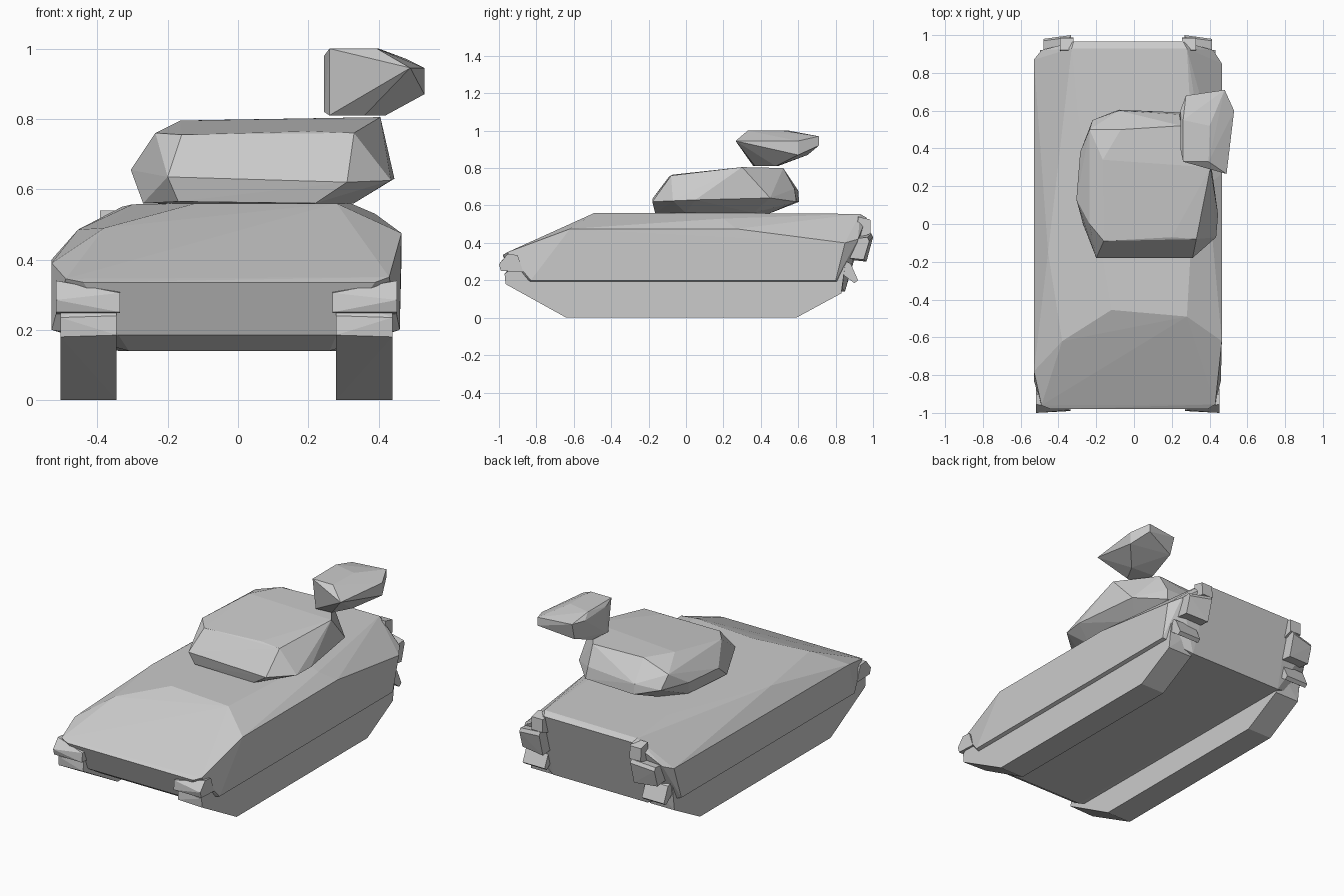
import bpy, bmesh

CX = -0.033  # centre line of the hull


def finish(name, bm):
    bmesh.ops.recalc_face_normals(bm, faces=bm.faces)
    me = bpy.data.meshes.new(name)
    bm.to_mesh(me)
    bm.free()
    ob = bpy.data.objects.new(name, me)
    bpy.context.collection.objects.link(ob)
    return ob


def faceted(name, pts):
    """Faceted solid wrapped around a few corner points."""
    bm = bmesh.new()
    for p in pts:
        bm.verts.new(p)
    bmesh.ops.convex_hull(bm, input=bm.verts)
    loose = [v for v in bm.verts if not v.link_faces]
    bmesh.ops.delete(bm, geom=loose, context='VERTS')
    bmesh.ops.dissolve_limit(bm, angle_limit=0.02, verts=bm.verts, edges=bm.edges)
    return finish(name, bm)


def slab(name, profile, x0, x1, profile2=None):
    """Side profile (y, z) carried from x0 to x1, optionally to a second profile."""
    ends = ((x0, profile), (x1, profile2 or profile))
    return faceted(name, [(x, y, z) for x, prof in ends for y, z in prof])


# Hull: low body with sloped glacis, bevelled shoulders and raked rear plate
faceted("hull", [
    # front edge and lower front plate
    (-0.44, -0.98, 0.335), (0.39, -0.98, 0.335), (-0.49, -0.96, 0.345), (0.43, -0.955, 0.35),
    (-0.34, -0.92, 0.185), (0.28, -0.92, 0.185), (-0.31, -0.85, 0.14), (0.26, -0.85, 0.14),
    # left side and shoulder
    (-0.53, -0.78, 0.39), (-0.53, 0.87, 0.40), (-0.53, -0.83, 0.20), (-0.53, 0.80, 0.20),
    (-0.38, -0.62, 0.49), (-0.455, -0.15, 0.485),
    # right side and shoulder
    (0.465, -0.62, 0.475), (0.465, 0.27, 0.475), (0.465, 0.85, 0.40),
    (0.46, -0.83, 0.20), (0.46, 0.80, 0.20), (0.39, 0.20, 0.53),
    # roof
    (-0.12, -0.455, 0.56), (0.28, -0.49, 0.56), (0.32, 0.2, 0.56),
    (-0.30, 0.6, 0.557), (-0.33, 0.93, 0.55), (0.28, 0.93, 0.555),
    # rear plate
    (-0.32, 0.965, 0.535), (0.26, 0.965, 0.535), (-0.49, 0.92, 0.42), (0.42, 0.92, 0.42),
    (-0.34, 0.85, 0.14), (0.28, 0.85, 0.14)])

# Turret: wide waist, smaller base and roof
faceted("turret", [
    # base
    (-0.27, 0.0, 0.56), (-0.17, -0.165, 0.565), (0.22, -0.165, 0.56), (0.33, 0.0, 0.56),
    (0.30, 0.36, 0.56), (0.15, 0.44, 0.555), (-0.12, 0.44, 0.555), (-0.24, 0.32, 0.56),
    # waist
    (-0.20, -0.18, 0.635), (0.31, -0.18, 0.62), (0.435, -0.07, 0.625), (0.445, 0.05, 0.63),
    (0.39, 0.45, 0.64), (0.25, 0.59, 0.62), (-0.08, 0.605, 0.62), (-0.08, 0.60, 0.68),
    (0.24, 0.58, 0.69), (-0.22, 0.55, 0.66), (-0.285, 0.38, 0.66), (-0.305, 0.13, 0.655),
    # roof
    (-0.235, 0.0, 0.76), (-0.16, -0.09, 0.755), (0.20, -0.07, 0.765), (0.33, -0.08, 0.76),
    (0.405, 0.30, 0.805), (0.25, 0.52, 0.80), (-0.07, 0.50, 0.797), (-0.165, 0.34, 0.795),
    (-0.235, 0.50, 0.74)])

# Sight head standing on the turret's rear right corner
faceted("sight_head", [
    (0.26, 0.33, 1.0), (0.395, 0.33, 1.0), (0.26, 0.55, 1.0), (0.40, 0.52, 1.0),
    (0.245, 0.40, 0.98), (0.245, 0.60, 0.97), (0.275, 0.68, 0.97), (0.48, 0.71, 0.97),
    (0.49, 0.265, 0.945), (0.53, 0.60, 0.945), (0.53, 0.60, 0.87), (0.48, 0.71, 0.92),
    (0.28, 0.65, 0.87), (0.245, 0.40, 0.82), (0.26, 0.36, 0.81), (0.36, 0.37, 0.81),
    (0.42, 0.48, 0.81), (0.27, 0.49, 0.81)])

# Paired parts, left and right of the hull centre line
for side, s in (("left", -1), ("right", 1)):
    def X(d):
        return CX + s * d

    # Track: outer front corner swept back
    inner = [(-0.90, 0.30), (-0.96, 0.24), (-0.965, 0.185), (-0.64, 0.0), (0.59, 0.0),
             (0.83, 0.13), (0.86, 0.28)]
    outer = [(-0.88, 0.30), (-0.97, 0.235), (-0.965, 0.18), (-0.88, 0.14), (-0.64, 0.0),
             (0.59, 0.0), (0.83, 0.13), (0.85, 0.28)]
    slab("track_" + side, inner, X(0.312), X(0.472), outer)

    # Headlamp block on the front corner
    slab("headlamp_" + side,
         [(-0.95, 0.31), (-0.985, 0.305), (-0.99, 0.25), (-0.90, 0.245)], X(0.302), X(0.485),
         [(-0.90, 0.335), (-0.955, 0.34), (-1.0, 0.285), (-0.99, 0.25), (-0.87, 0.245)])

    # Rear lamp cluster: upper lamp, lower box and mud flap
    slab("rear_lamp_" + side,
         [(0.92, 0.54), (0.985, 0.525), (0.988, 0.45), (0.91, 0.42)], X(0.287), X(0.36))
    slab("rear_box_" + side,
         [(0.90, 0.44), (0.99, 0.45), (1.0, 0.43), (0.965, 0.30), (0.87, 0.31)],
         X(0.30), X(0.445),
         [(0.88, 0.42), (0.97, 0.43), (0.98, 0.41), (0.95, 0.31), (0.86, 0.32)])
    slab("rear_flap_" + side,
         [(0.84, 0.31), (0.88, 0.29), (0.92, 0.20), (0.90, 0.185), (0.84, 0.23)],
         X(0.32), X(0.465))
